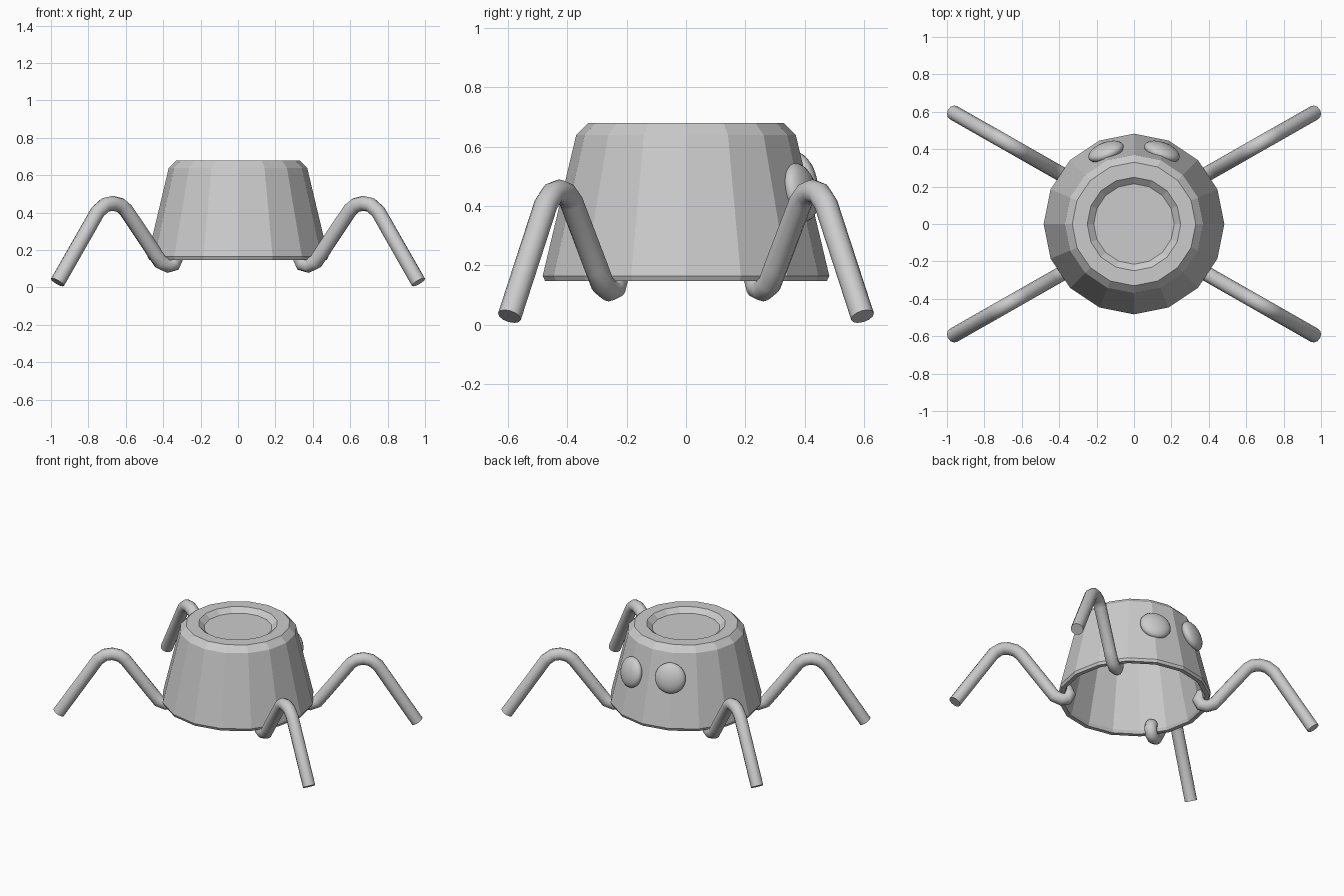
import bpy, bmesh
from math import sin, cos, pi, atan2, radians
from mathutils import Vector, Matrix

if "Cube" in bpy.data.objects:
    bpy.data.objects.remove(bpy.data.objects["Cube"])


def add_object(name, mesh):
    ob = bpy.data.objects.new(name, mesh)
    bpy.context.collection.objects.link(ob)
    return ob


def lathe(name, profile, sides):
    """Spin a closed-on-axis (radius, z) profile around z."""
    bm = bmesh.new()
    rings = []
    for r, z in profile:
        rings.append([bm.verts.new((r * cos(2 * pi * i / sides), r * sin(2 * pi * i / sides), z))
                      for i in range(sides)])
    for a, b in zip(rings, rings[1:]):
        for i in range(sides):
            j = (i + 1) % sides
            bm.faces.new((a[i], a[j], b[j], b[i]))
    bm.faces.new(rings[0])
    bm.faces.new(rings[-1])
    bmesh.ops.recalc_face_normals(bm, faces=bm.faces)
    mesh = bpy.data.meshes.new(name)
    bm.to_mesh(mesh)
    bm.free()
    return add_object(name, mesh)


def smooth(ob, angle):
    bpy.ops.object.select_all(action='DESELECT')
    ob.select_set(True)
    bpy.context.view_layer.objects.active = ob
    bpy.ops.object.shade_smooth_by_angle(angle=radians(angle))


# Upturned cup: recessed top, bevelled shoulder, thin rim, hollow inside
lathe("cup_body", [
    (0.215, 0.65), (0.25, 0.68), (0.33, 0.68), (0.37, 0.64),
    (0.483, 0.165), (0.475, 0.147), (0.447, 0.147), (0.437, 0.165),
    (0.335, 0.60)], 16)

# Bent wire legs hooked under the rim: (x, z), y follows a straight line
LEG = [(0.965, 0.028), (0.75, 0.405), (0.71, 0.441), (0.67, 0.45), (0.63, 0.44),
       (0.60, 0.415), (0.45, 0.19), (0.415, 0.137), (0.375, 0.118), (0.345, 0.125),
       (0.332, 0.155), (0.345, 0.19), (0.375, 0.205)]


def leg(name, sx, sy):
    cu = bpy.data.curves.new(name, 'CURVE')
    cu.dimensions = '3D'
    cu.bevel_depth = 0.04
    cu.bevel_resolution = 4
    cu.use_fill_caps = True
    sp = cu.splines.new('POLY')
    sp.points.add(len(LEG) - 1)
    for p, (x, z) in zip(sp.points, LEG):
        p.co = (sx * x, sy * (0.045 + 0.57 * x), z, 1)
    tmp = add_object(name + "_path", cu)
    deps = bpy.context.evaluated_depsgraph_get()
    mesh = bpy.data.meshes.new_from_object(tmp.evaluated_get(deps))
    bpy.data.objects.remove(tmp)
    smooth(add_object(name, mesh), 50)


for sy, side in ((-1, "front"), (1, "back")):
    for sx, hand in ((-1, "left"), (1, "right")):
        leg(f"{side}_{hand}_leg", sx, sy)

# Flattened button eyes lying on the sloping back wall
for name, x, z in (("left_eye", -0.15, 0.485), ("right_eye", 0.15, 0.447)):
    centre = Vector((x, 0.387, z))
    normal = Vector((x, 0.387, 0.10)).normalized()
    rot = normal.to_track_quat('Z', 'Y').to_matrix().to_4x4()
    bm = bmesh.new()
    bmesh.ops.create_uvsphere(bm, u_segments=24, v_segments=12, radius=1)
    bm.transform(Matrix.Translation(centre) @ rot @ Matrix.Diagonal((0.1, 0.1, 0.045, 1)))
    mesh = bpy.data.meshes.new(name)
    bm.to_mesh(mesh)
    bm.free()
    smooth(add_object(name, mesh), 60)
